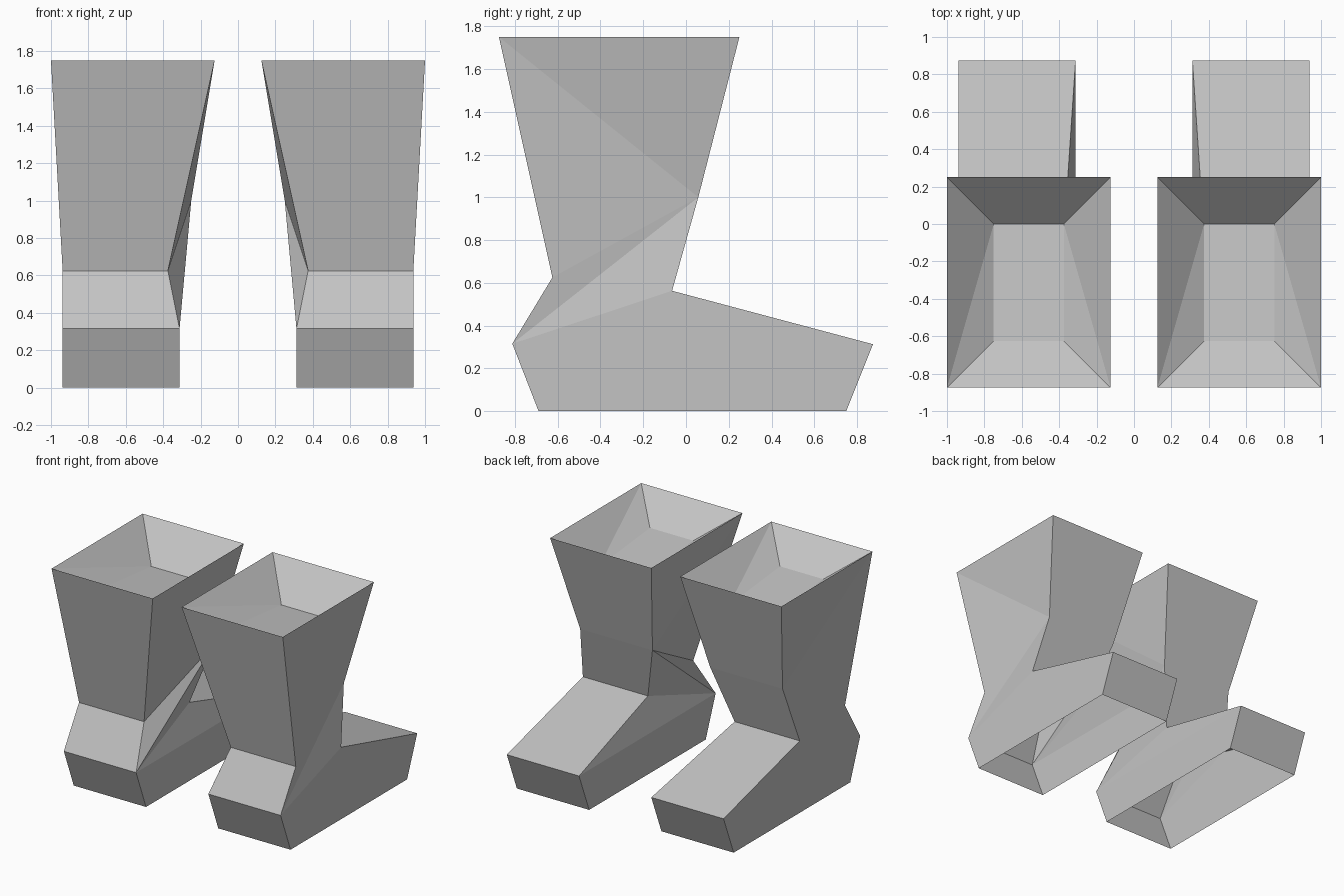
import bpy
import bmesh

cube = bpy.data.objects.get("Cube")
if cube:
    bpy.data.objects.remove(cube, do_unlink=True)

# One plain grey for everything
grey = bpy.data.materials.new("plain_grey")
grey.use_nodes = True
colour = (0.55, 0.55, 0.55, 1)
grey.diffuse_color = colour
grey.node_tree.nodes["Principled BSDF"].inputs["Base Color"].default_value = colour

# Boot side profile: y, z, inner x, outer x
PROFILE = {
    "heel_base": (-0.69, 0, 0.3125, 0.9375),
    "heel": (-0.8125, 0.315, 0.3125, 0.9375),
    "ankle": (-0.625, 0.625, 0.375, 0.9375),
    "rim_heel": (-0.875, 1.75, 0.125, 1.0),
    "rim_toe": (0.25, 1.75, 0.125, 1.0),
    "shin": (0.0575, 1.0, 0.25, 0.875),
    "instep": (-0.065, 0.5625, 0.375, 0.9375),
    "toe": (0.875, 0.3125, 0.3125, 0.9375),
    "toe_base": (0.75, 0, 0.3125, 0.9375),
    # sunken floor inside the cuff
    "floor_heel": (-0.625, 1.5625, 0.375, 0.75),
    "floor_toe": (0, 1.5, 0.375, 0.75),
}

# Pieces of each side wall, and of the cuff lining
SIDES = [
    ("heel_base", "heel", "toe", "toe_base"),
    ("heel", "instep", "toe"),
    ("heel", "shin", "instep"),
    ("heel", "ankle", "shin"),
    ("ankle", "rim_heel", "shin"),
    ("rim_heel", "rim_toe", "shin"),
    ("rim_heel", "floor_toe", "rim_toe"),
    ("rim_heel", "floor_heel", "floor_toe"),
]

# Strips running across the boot from inner to outer side; the sole is open
STRIPS = [
    ("heel_base", "heel", "ankle", "rim_heel", "floor_heel",
     "floor_toe", "rim_toe", "shin", "instep", "toe", "toe_base"),
]

bm = bmesh.new()
inner = {n: bm.verts.new((xi, y, z)) for n, (y, z, xi, xo) in PROFILE.items()}
outer = {n: bm.verts.new((xo, y, z)) for n, (y, z, xi, xo) in PROFILE.items()}
for names in SIDES:
    bm.faces.new([inner[n] for n in names])
    bm.faces.new([outer[n] for n in reversed(names)])
for strip in STRIPS:
    for a, b in zip(strip, strip[1:]):
        bm.faces.new((inner[b], inner[a], outer[a], outer[b]))
bmesh.ops.recalc_face_normals(bm, faces=bm.faces)

# Make sure the heel wall faces outward
bm.normal_update()
heel_wall = next(f for f in bm.faces if inner["heel_base"] in f.verts
                 and outer["heel"] in f.verts)
if heel_wall.normal.y > 0:
    bmesh.ops.reverse_faces(bm, faces=bm.faces)

mesh = bpy.data.meshes.new("boots")
bm.to_mesh(mesh)
bm.free()
mesh.materials.append(grey)
boots = bpy.data.objects.new("boots", mesh)
bpy.context.collection.objects.link(boots)

# Second boot of the pair
mirror = boots.modifiers.new("pair", 'MIRROR')
mirror.use_mirror_merge = False
